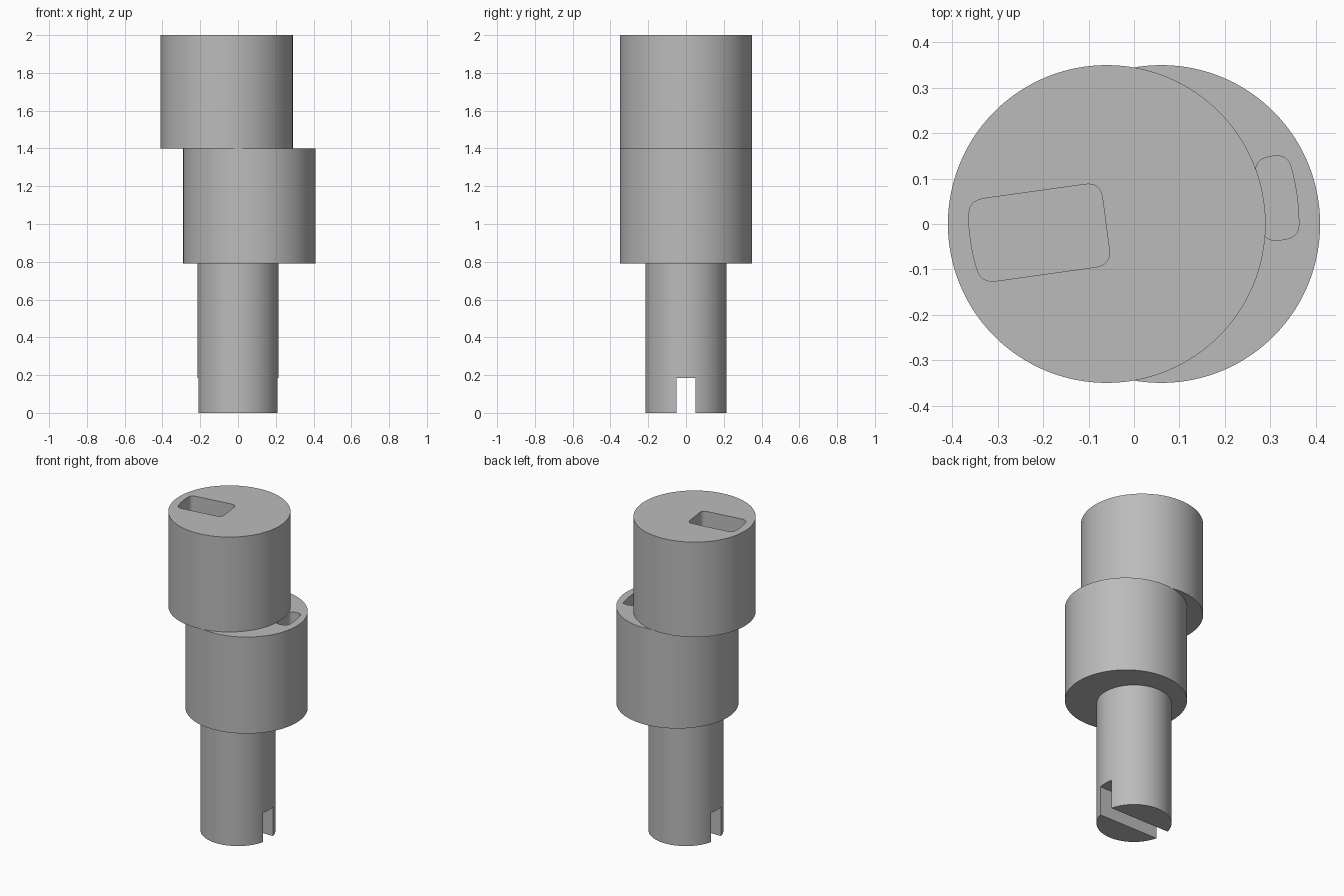
import bpy
import bmesh
from mathutils import Vector

if "Cube" in bpy.data.objects:
    bpy.data.objects.remove(bpy.data.objects["Cube"], do_unlink=True)

# Single plain grey
grey = bpy.data.materials.new("plain grey")
grey.use_nodes = True
grey.diffuse_color = (0.5, 0.5, 0.5, 1)
grey.node_tree.nodes["Principled BSDF"].inputs["Base Color"].default_value = (0.5, 0.5, 0.5, 1)


def cylinder(name, radius, x, z0, z1):
    bpy.ops.mesh.primitive_cylinder_add(vertices=128, radius=radius, depth=z1 - z0,
                                        location=(x, 0, (z0 + z1) / 2))
    ob = bpy.context.object
    ob.name = name
    ob.data.materials.append(grey)
    return ob


def rounded(points, radius, steps=8):
    """Outline with every corner replaced by a small curve."""
    pts = [Vector(p) for p in points]
    outline = []
    for i, p in enumerate(pts):
        ends = []
        for q in (pts[i - 1], pts[(i + 1) % len(pts)]):
            d = q - p
            ends.append(p + d.normalized() * min(radius, d.length * 0.45))
        for s in range(steps + 1):
            t = s / steps
            outline.append(ends[0] * (1 - t) ** 2 + p * 2 * t * (1 - t) + ends[1] * t ** 2)
    return outline


def prism(name, outline, z0, z1):
    bm = bmesh.new()
    base = bm.faces.new([bm.verts.new((x, y, z0)) for x, y in outline])
    top = bmesh.ops.extrude_face_region(bm, geom=[base])["geom"]
    bmesh.ops.translate(bm, vec=(0, 0, z1 - z0),
                        verts=[v for v in top if isinstance(v, bmesh.types.BMVert)])
    bmesh.ops.recalc_face_normals(bm, faces=bm.faces)
    mesh = bpy.data.meshes.new(name)
    bm.to_mesh(mesh)
    bm.free()
    mesh.materials.append(grey)
    ob = bpy.data.objects.new(name, mesh)
    bpy.context.collection.objects.link(ob)
    ob.hide_render = True
    return ob


def cut(body, cutter):
    mod = body.modifiers.new("cut", "BOOLEAN")
    mod.operation = "DIFFERENCE"
    mod.solver = "EXACT"
    mod.object = cutter
    bpy.ops.object.select_all(action="DESELECT")
    body.select_set(True)
    bpy.context.view_layer.objects.active = body
    bpy.ops.object.modifier_apply(modifier=mod.name)
    bpy.data.objects.remove(cutter, do_unlink=True)
    bpy.ops.object.shade_smooth_by_angle()


# Shaft with a drive slot across its lower end
shaft = cylinder("shaft", 0.215, 0, 0, 0.79)
slot = [(-0.3, -0.05), (0.3, -0.05), (0.3, 0.05), (-0.3, 0.05)]
cut(shaft, prism("slot_cutter", slot, -0.1, 0.185))

# Lower eccentric lobe with a narrow pocket
lower_lobe = cylinder("lower_lobe", 0.35, 0.06, 0.79, 1.4)
narrow = [(0.264, 0.142), (0.285, -0.04), (0.363, -0.03),
          (0.363, 0.03), (0.355, 0.09), (0.338, 0.155)]
cut(lower_lobe, prism("lower_pocket_cutter", rounded(narrow, 0.035), 0.9, 1.5))

# Upper eccentric lobe with a wide pocket
upper_lobe = cylinder("upper_lobe", 0.35, -0.06, 1.4, 2)
wide = [(-0.361, 0.052), (-0.365, 0), (-0.355, -0.07), (-0.336, -0.13),
        (-0.05, -0.09), (-0.074, 0.092)]
cut(upper_lobe, prism("upper_pocket_cutter", rounded(wide, 0.035), 1.5, 2.1))
